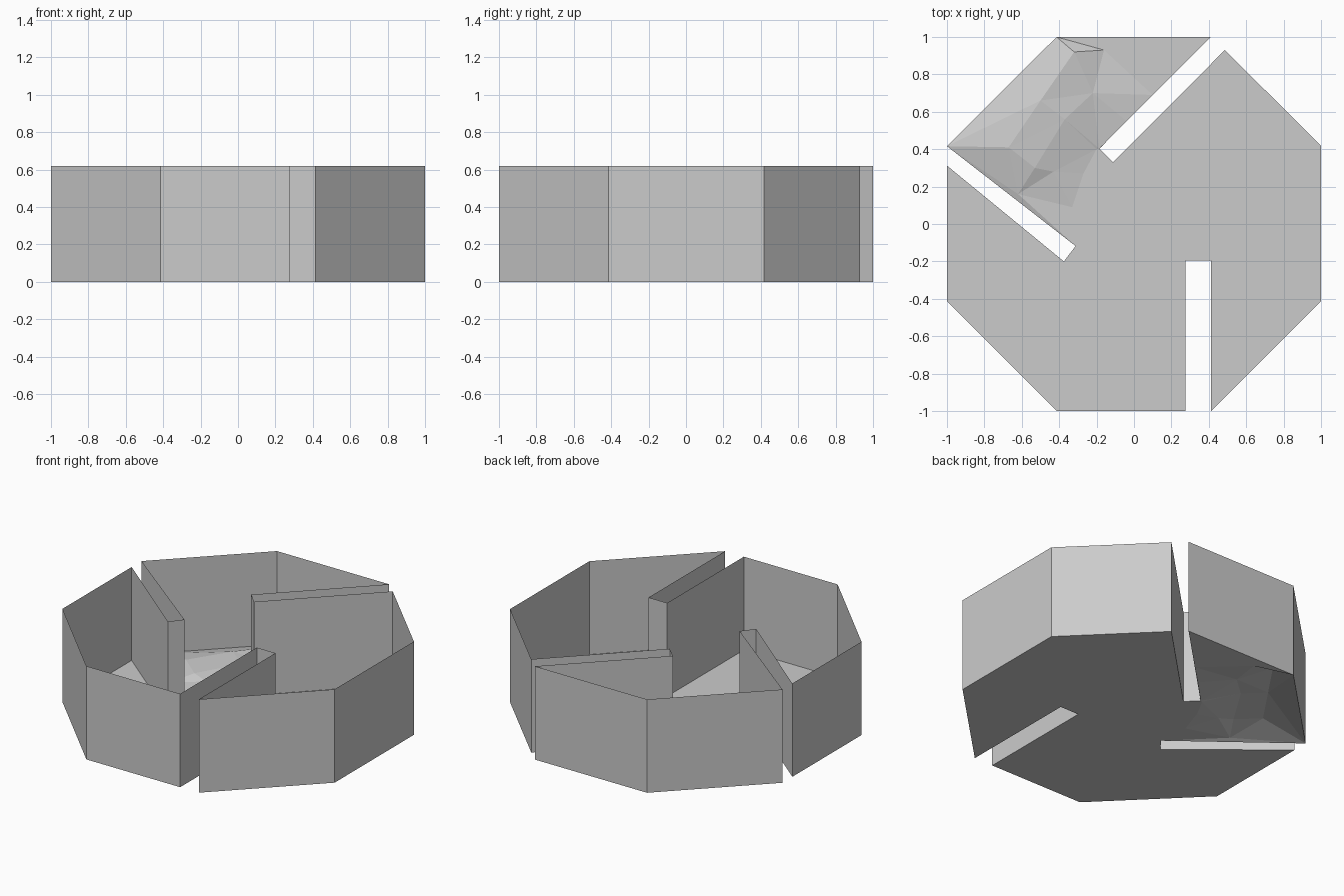
import bpy
from mathutils import Vector
from mathutils.geometry import delaunay_2d_cdt

if "Cube" in bpy.data.objects:
    bpy.data.objects.remove(bpy.data.objects["Cube"])

HEIGHT = 0.62

# Octagon outline, counter-clockwise, with three slots cut into it
OUTLINE = [(-0.414, -1), (0.275, -1), (0.275, -0.195), (0.412, -0.195), (0.412, -1),
           (1, -0.414), (1, 0.418), (0.486, 0.93), (-0.112, 0.33), (-0.185, 0.403),
           (0.41, 1), (-0.414, 1), (-1, 0.416), (-0.312, -0.118), (-0.375, -0.2),
           (-1, 0.312), (-1, -0.414)]

# Low mound in the back left of the floor: x, y, height
MOUND = [(-0.67, 0.41, 0.055), (-0.5, 0.66, 0.06), (-0.32, 0.92, 0.05),
         (-0.37, 0.56, 0.05), (-0.22, 0.7, 0.03), (-0.16, 0.93, 0.0),
         (-0.04, 0.55, 0.01), (0.1, 0.69, 0.0), (-0.2, 0.4, 0.0),
         (-0.53, 0.3, 0.045), (-0.43, 0.28, 0.025), (-0.62, 0.16, 0.012),
         (-0.33, 0.09, 0.0), (-0.27, 0.27, 0.0)]

grey = bpy.data.materials.new("plain grey")
grey.diffuse_color = (0.6, 0.6, 0.6, 1)
grey.use_nodes = True
grey.node_tree.nodes["Principled BSDF"].inputs["Base Color"].default_value = grey.diffuse_color


def add_part(name, verts, faces):
    mesh = bpy.data.meshes.new(name)
    mesh.from_pydata(verts, [], faces)
    mesh.update()
    mesh.materials.append(grey)
    obj = bpy.data.objects.new(name, mesh)
    bpy.context.collection.objects.link(obj)
    return obj


# Thin upright wall following the whole outline, open at the top
n = len(OUTLINE)
wall_verts = [(x, y, z) for z in (0, HEIGHT) for x, y in OUTLINE]
add_part("outer_wall", wall_verts,
         [(i, (i + 1) % n, (i + 1) % n + n, i + n) for i in range(n)])

# Floor sheet with the faceted mound
points = [Vector(p) for p in OUTLINE] + [Vector(p[:2]) for p in MOUND]
heights = [0.0] * n + [p[2] for p in MOUND]
co, _, tris, source, _, _ = delaunay_2d_cdt(points, [], [list(range(n))], 1, 1e-5)
floor_verts = [(v.x, v.y, heights[s[0]] if s else 0.0) for v, s in zip(co, source)]
add_part("floor", floor_verts, [tuple(reversed(t)) for t in tris])
